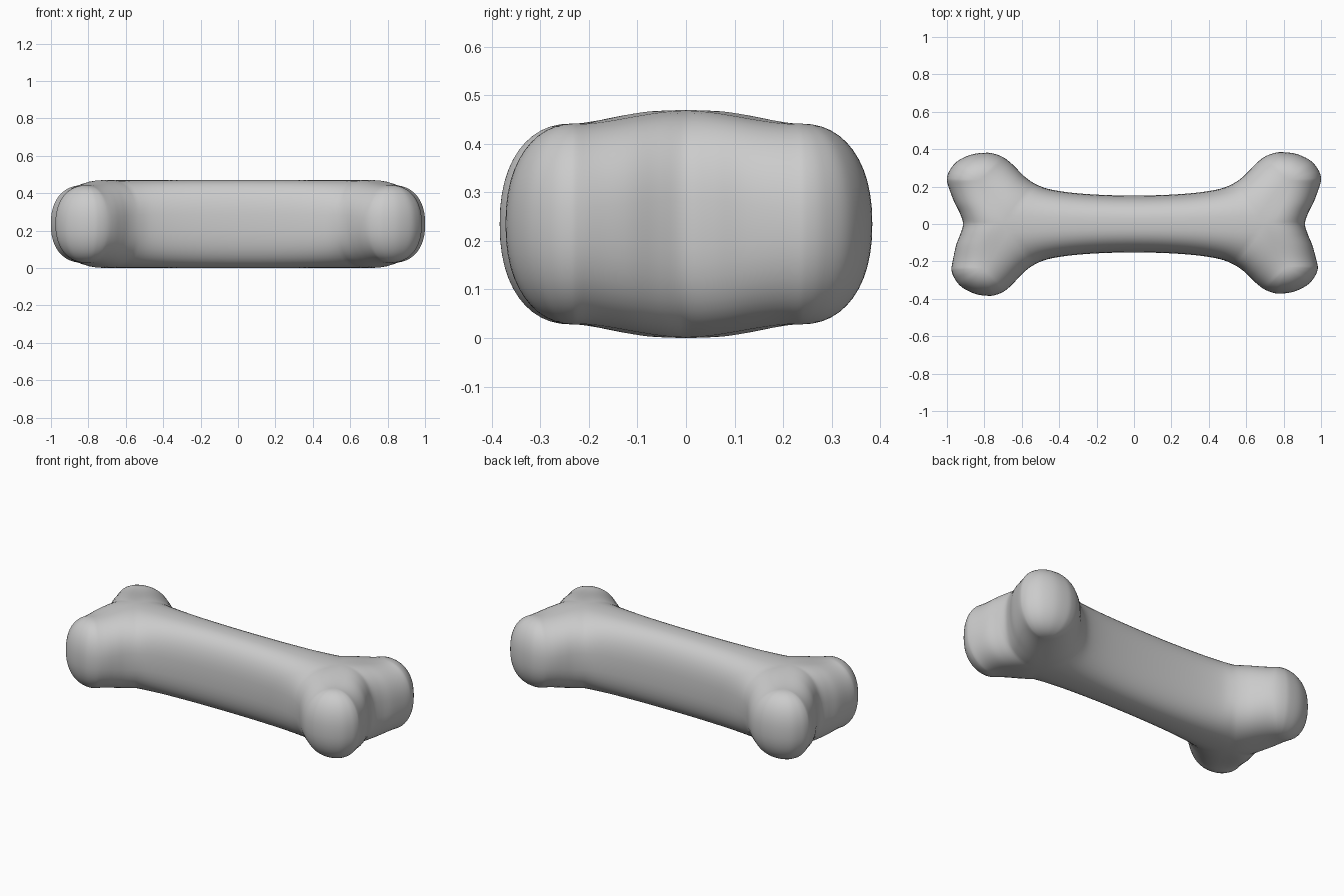
import bpy, bmesh
from math import sin, cos, pi

if "Cube" in bpy.data.objects:
    bpy.data.objects.remove(bpy.data.objects["Cube"])

# Plan outline of one quarter: x, y, s (s = position along the centre line:
# 0..1 shaft, 1..2 branch into the knob, 2 = knob centre)
KNOTS = [(0, .152, 0), (.18, .156, .26), (.34, .168, .5), (.46, .188, .75),
         (.53, .216, 1), (.58, .25, 1.25), (.62, .29, 1.5), (.66, .33, 1.75),
         (.70, .36, 2), (.745, .378, 2), (.79, .384, 2), (.87, .374, 2),
         (.945, .338, 2), (.985, .29, 2), (1.0, .25, 2), (.998, .222, 2),
         (.983, .175, 1.75), (.96, .115, 1.5), (.93, .055, 1.25), (.914, 0, 1)]
STEPS, RINGS = 5, 24
HALF_H = .235


def smooth(a, b, v):
    t = min(1, max(0, (v - a) / (b - a)))
    return t * t * (3 - 2 * t)


def spline(p0, p1, p2, p3, t):
    return .5 * (2 * p1 + (p2 - p0) * t + (2 * p0 - 5 * p1 + 4 * p2 - p3) * t * t
                 + (3 * p1 - p0 - 3 * p2 + p3) * t ** 3)


def outline():
    k = [(-.18, .156, 0)] + KNOTS + [(.93, -.055, 1)]
    pts = []
    for i in range(1, len(k) - 2):
        for j in range(STEPS):
            t = j / STEPS
            x, y = (spline(*(k[i + d][c] for d in (-1, 0, 1, 2)), t) for c in (0, 1))
            pts.append((x, y, k[i][2] + (k[i + 1][2] - k[i][2]) * t))
    return pts + [KNOTS[-1]]


def column(x, y, s):
    """Rounded rib from bottom ridge, out to the outline, to the top ridge."""
    b = max(0, s - 1)
    cx, cy = .70 * min(s, 1) + .13 * b, .235 * b
    blend = smooth(1, 2, s)
    h = HALF_H - .028 * blend
    e = 2 / (2.6 - .35 * blend)
    rib = []
    for i in range(RINGS + 1):
        a = -pi / 2 + pi * i / RINGS
        r = max(0, cos(a)) ** e
        z = abs(sin(a)) ** e * h * (1 if a > 0 else -1)
        rib.append((cx + (x - cx) * r, cy + (y - cy) * r, z + HALF_H))
    return rib


bm = bmesh.new()
columns = [column(*p) for p in outline()]

# Four quarters, each knob a slightly different size: x sign, y sign, x and y change
for sx, sy, dx, dy in ((1, 1, 0, 0), (-1, 1, 0, -.003), (1, -1, -.018, -.012), (-1, -1, -.025, 0)):
    grid = []
    for rib in columns:
        grid.append([bm.verts.new((sx * (x + dx * smooth(.03, .25, y) * smooth(.6, .95, x)),
                                   sy * (y + dy * smooth(.1, .36, y) * smooth(.45, .75, x)), z))
                     for x, y, z in rib])
    for a, b in zip(grid, grid[1:]):
        for i in range(RINGS):
            bm.faces.new((a[i], b[i], b[i + 1], a[i + 1]))

bmesh.ops.remove_doubles(bm, verts=bm.verts, dist=.0001)
bmesh.ops.recalc_face_normals(bm, faces=bm.faces)
for f in bm.faces:
    f.smooth = True

mesh = bpy.data.meshes.new("bone")
bm.to_mesh(mesh)
bm.free()
bpy.context.collection.objects.link(bpy.data.objects.new("bone", mesh))
